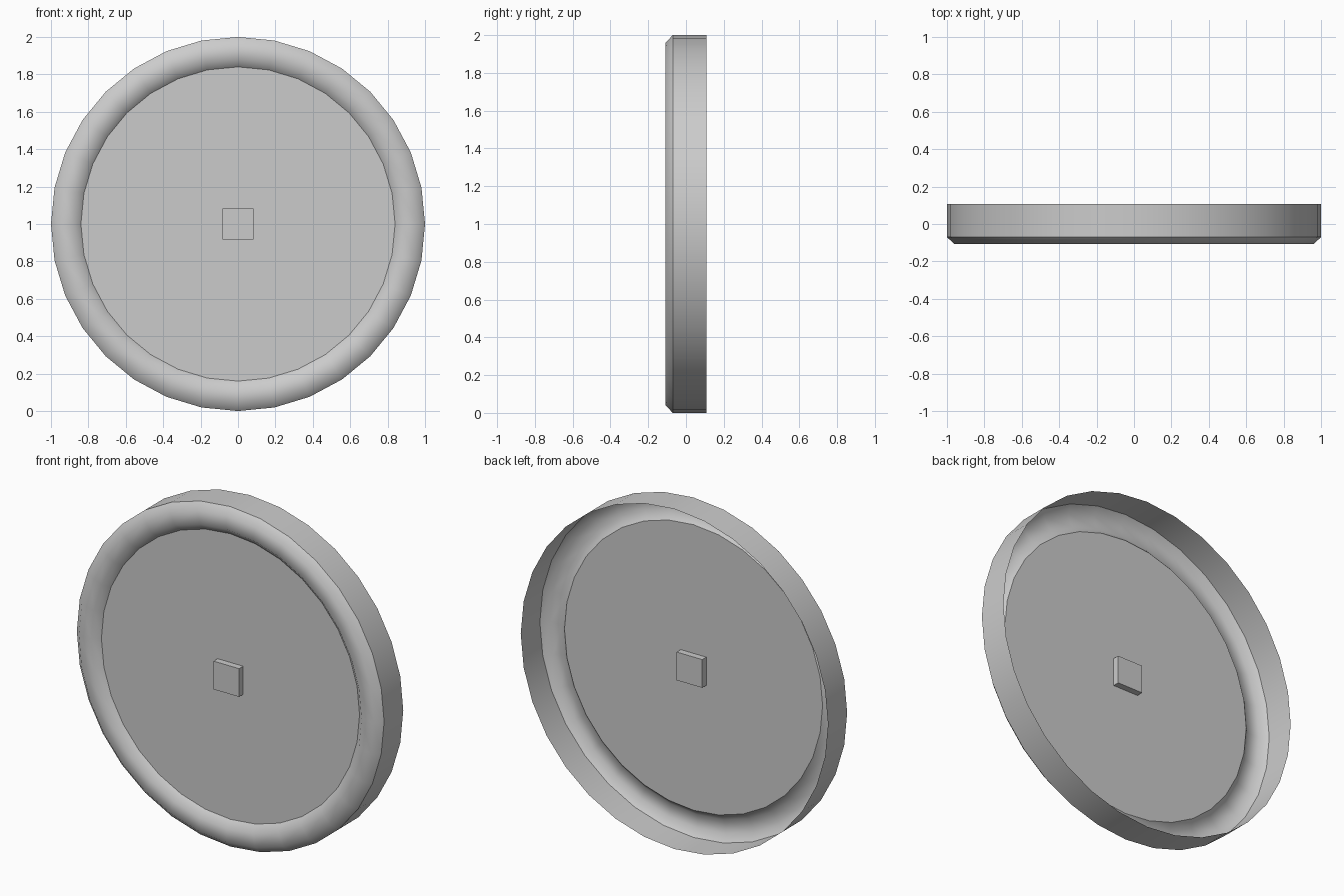
import bpy, bmesh
from math import cos, sin, tau

if "Cube" in bpy.data.objects:
    bpy.data.objects.remove(bpy.data.objects["Cube"])

SIDES = 32
CENTRE_Z = 1.0


def new_object(name, bm, smooth):
    bmesh.ops.recalc_face_normals(bm, faces=bm.faces)
    mesh = bpy.data.meshes.new(name)
    bm.to_mesh(mesh)
    bm.free()
    for p in mesh.polygons:
        p.use_smooth = smooth
    obj = bpy.data.objects.new(name, mesh)
    obj.location.z = CENTRE_Z
    bpy.context.collection.objects.link(obj)
    return obj


def circle(bm, r, y):
    return [bm.verts.new((r * cos(tau * i / SIDES), y, r * sin(tau * i / SIDES)))
            for i in range(SIDES)]


def lathe(name, profile):
    """Spin (radius, y) points around the front-back axis as an open shell."""
    bm = bmesh.new()
    rings = [circle(bm, r, y) for r, y in profile]
    for a, b in zip(rings, rings[1:]):
        for i in range(SIDES):
            j = (i + 1) % SIDES
            bm.faces.new((a[i], a[j], b[j], b[i]))
    return new_object(name, bm, True)


# Outer band, open at the back
lathe("outer_band", [(1.0, 0.108), (1.0, -0.07)])

# Raised, softly shaded front rim
lathe("front_rim", [(1.0, -0.07), (0.96, -0.108), (0.88, -0.108), (0.84, -0.07)])

# Flat face plate
bm = bmesh.new()
bm.faces.new(circle(bm, 0.84, -0.07))
plate = new_object("face_plate", bm, False)

# Square hub passing through the plate
bm = bmesh.new()
bmesh.ops.create_cube(bm, size=1.0)
bmesh.ops.scale(bm, vec=(0.166, 0.076, 0.166), verts=bm.verts)
hub = new_object("centre_hub", bm, False)
hub.location.y = -0.07
